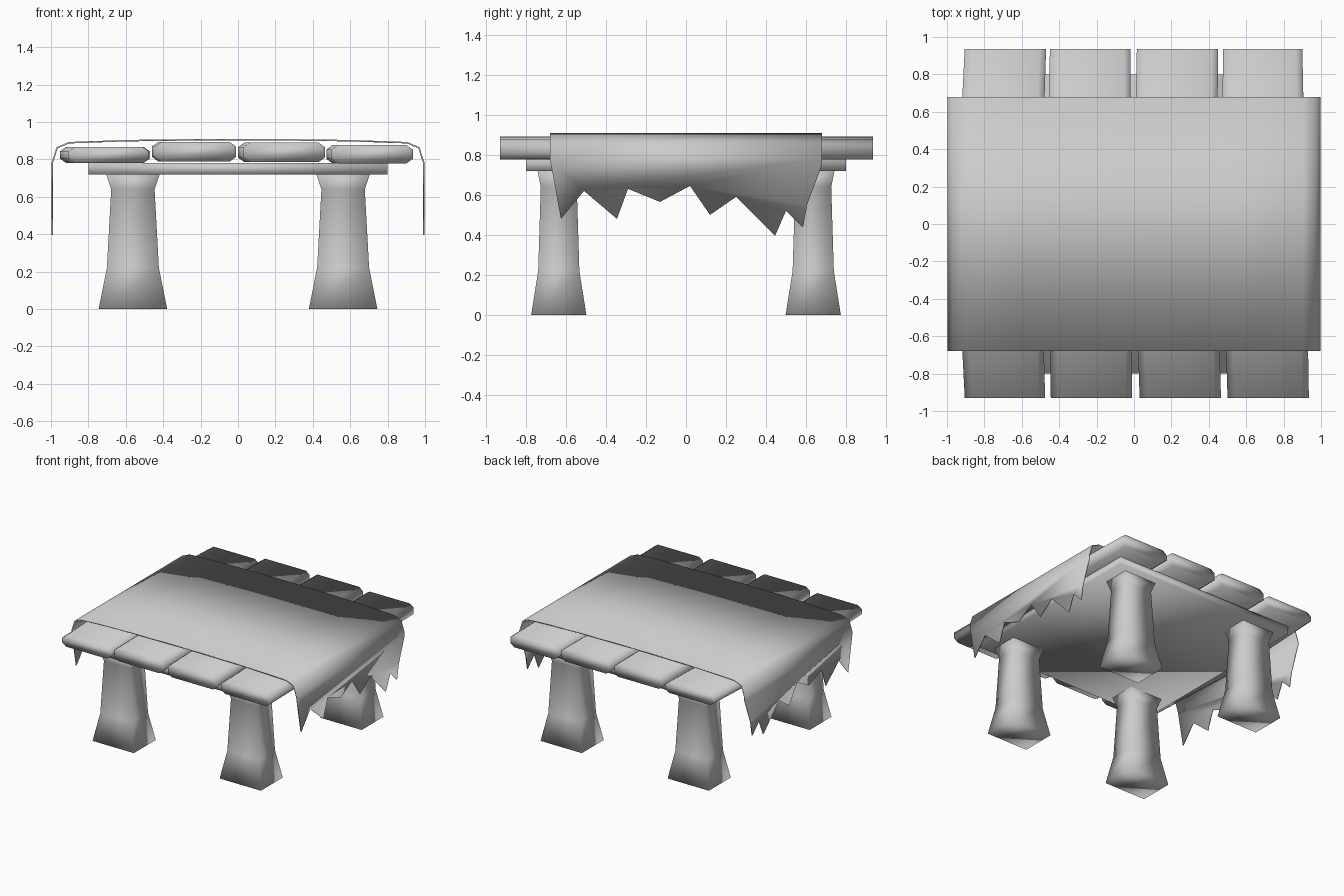
import bpy, bmesh

if "Cube" in bpy.data.objects:
    bpy.data.objects.remove(bpy.data.objects["Cube"])

def make(name, verts, faces):
    me = bpy.data.meshes.new(name)
    me.from_pydata(verts, [], faces)
    me.update()
    me.shade_smooth()
    ob = bpy.data.objects.new(name, me)
    bpy.context.collection.objects.link(ob)
    return ob

def loft(name, rings):
    """Capped solid through rings with equal point counts."""
    n = len(rings[0])
    verts = [p for r in rings for p in r]
    faces = [(k*n + i, k*n + (i+1) % n, (k+1)*n + (i+1) % n, (k+1)*n + i)
             for k in range(len(rings)-1) for i in range(n)]
    faces += [tuple(reversed(range(n))), tuple(range(len(verts)-n, len(verts)))]
    ob = make(name, verts, faces)
    bm = bmesh.new()
    bm.from_mesh(ob.data)
    bmesh.ops.recalc_face_normals(bm, faces=bm.faces)
    bm.to_mesh(ob.data)
    bm.free()
    return ob

def rect(cx, cy, hx, hy, z):
    return [(cx-hx, cy-hy, z), (cx+hx, cy-hy, z), (cx+hx, cy+hy, z), (cx-hx, cy+hy, z)]

# Under-frame slab
loft("tabletop_frame", [rect(0, 0, .8, .8, z) for z in (.72, .78)])

# Four flared legs
leg = [(0, .183, .138), (.22, .139, .103), (.64, .116, .09), (.72, .143, .106)]
for sx, nx in ((-1, "left"), (1, "right")):
    for sy, ny in ((-1, "front"), (1, "back")):
        loft(f"{ny}_{nx}_leg", [rect(sx*.562, sy*.636, hx, hy, z) for z, hx, hy in leg])

# Uneven chamfered planks: x range at front, middle, back, then z range
def octagon(x0, x1, y, z0, z1, cx=.035, cz=.025):
    return [(x, y, z) for x, z in (
        (x0+cx, z0), (x1-cx, z0), (x1, z0+cz), (x1, z1-cz),
        (x1-cx, z1), (x0+cx, z1), (x0, z1-cz), (x0, z0+cz))]

planks = [
    ((-.905, -.475), (-.953, -.50), (-.905, -.47), .78, .867),
    ((-.445, -.01), (-.46, -.01), (-.45, -.02), .788, .893),
    ((.03, .465), (.00, .44), (.015, .45), .785, .89),
    ((.50, .935), (.472, .92), (.475, .90), .778, .877)]
for i, (f, m, b, z0, z1) in enumerate(planks):
    loft(f"plank_{i+1}", [octagon(*xr, y, z0, z1)
                          for xr, y in ((f, -.93), (m, 0), (b, .935))])

# Tattered cloth: arched top strip with a jagged flap on each side
half = [(0, .91), (.3, .908), (.6, .904), (.905, .893), (.97, .865), (.998, .78)]
prof = [(-x, z) for x, z in reversed(half[1:])] + half
jag = [(-.625, .48), (-.51, .62), (-.345, .48), (-.29, .63), (-.13, .565),
       (.02, .645), (.12, .50), (.25, .59), (.445, .395), (.5, .52),
       (.585, .437), (.605, .55), (.68, .75)]
verts = [(x, y, z) for x, z in prof for y in (-.68, .68)]
faces = [(2*i, 2*i+2, 2*i+3, 2*i+1) for i in range(len(prof)-1)]
last = len(verts)
for s, a, b in ((1, last-2, last-1), (-1, 0, 1)):
    start = len(verts)
    verts += [(s*.998, y, z) for y, z in jag]
    loop = [a] + list(range(start, len(verts))) + [b]
    faces.append(tuple(loop if s > 0 else reversed(loop)))
cloth = make("tattered_cloth", verts, faces)
mod = cloth.modifiers.new("thickness", 'SOLIDIFY')
mod.thickness = .008
mod.offset = -1
